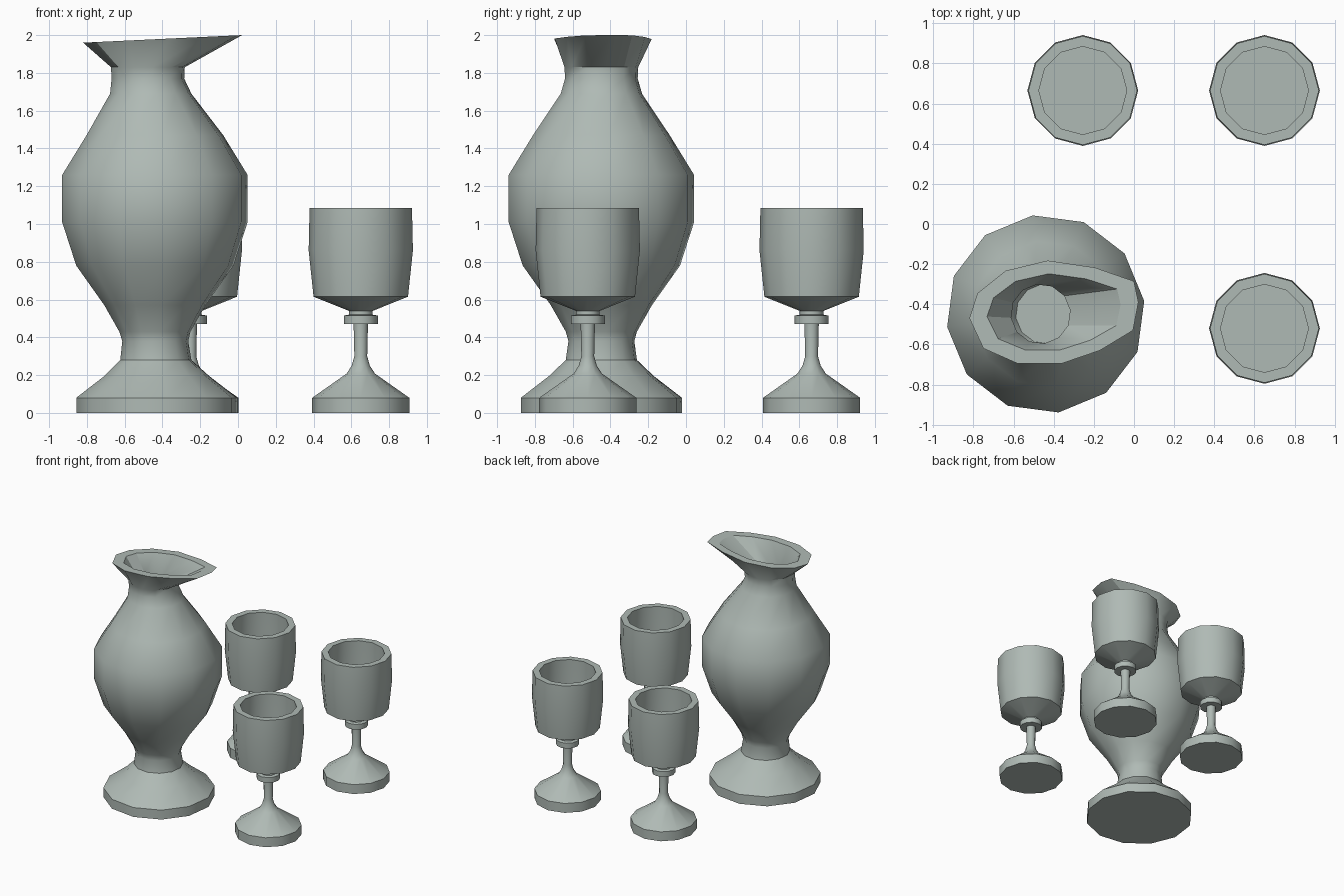
import bpy, bmesh, math

if "Cube" in bpy.data.objects:
    bpy.data.objects.remove(bpy.data.objects["Cube"])

SIDES = 12

clay = bpy.data.materials.new("grey_green_glaze")
clay.diffuse_color = (0.43, 0.49, 0.46, 1)
clay.use_nodes = True
clay.node_tree.nodes["Principled BSDF"].inputs["Base Color"].default_value = clay.diffuse_color


def circle(r, z, cx=0.0, cy=0.0, turn=0.0):
    """One horizontal ring of points."""
    return [(cx + r * math.cos(turn + i * math.tau / SIDES),
             cy + r * math.sin(turn + i * math.tau / SIDES), z) for i in range(SIDES)]


def skin(name, rings, location=(0, 0, 0)):
    """Closed vessel: skin successive rings and cap both ends."""
    bm = bmesh.new()
    loops = [[bm.verts.new(p) for p in ring] for ring in rings]
    for a, b in zip(loops, loops[1:]):
        for i in range(SIDES):
            j = (i + 1) % SIDES
            bm.faces.new((a[i], a[j], b[j], b[i]))
    bm.faces.new(loops[0][::-1])
    bm.faces.new(loops[-1])
    mesh = bpy.data.meshes.new(name)
    bm.to_mesh(mesh)
    bm.free()
    mesh.materials.append(clay)
    ob = bpy.data.objects.new(name, mesh)
    ob.location = location
    bpy.context.collection.objects.link(ob)
    bpy.ops.object.select_all(action='DESELECT')
    ob.select_set(True)
    bpy.context.view_layer.objects.active = ob
    bpy.ops.object.shade_smooth_by_angle(angle=math.radians(31))
    return ob


# Goblets: foot, stem, collar, cup, then the inside of the cup (radius, height)
goblet_profile = [
    (0.257, 0), (0.257, 0.08), (0.075, 0.208), (0.048, 0.25), (0.034, 0.30),
    (0.038, 0.47), (0.09, 0.47), (0.09, 0.515), (0.063, 0.52), (0.063, 0.54),
    (0.25, 0.615), (0.276, 0.86), (0.271, 1.085),
    (0.219, 1.085), (0.224, 0.86), (0.22, 0.635)]
for n, (x, y) in enumerate([(-0.255, 0.665), (0.65, 0.665), (0.65, -0.52)], 1):
    skin(f"goblet_{n}", [circle(r, z) for r, z in goblet_profile], (x, y, 0))

# Jug body: radius, height, centre x
TURN = math.radians(7.5)
CY = -0.448
outer = [(0.43, 0, -0.43), (0.43, 0.08, -0.43), (0.28, 0.195, -0.43),
         (0.19, 0.28, -0.435), (0.176, 0.38, -0.438), (0.19, 0.43, -0.44),
         (0.27, 0.57, -0.44), (0.42, 0.78, -0.44), (0.495, 1.01, -0.44),
         (0.495, 1.26, -0.44), (0.365, 1.47, -0.44), (0.217, 1.69, -0.462),
         (0.194, 1.77, -0.477), (0.197, 1.83, -0.477)]
inner = [(0.148, 1.82, -0.465), (0.148, 1.76, -0.465), (0.17, 1.68, -0.46),
         (0.315, 1.46, -0.44), (0.445, 1.25, -0.44), (0.445, 1.02, -0.44),
         (0.37, 0.80, -0.44), (0.225, 0.60, -0.44), (0.15, 0.47, -0.44)]

# Slanted oval rim drawn out into a spout towards +x
rim_xy = [(0.022, -0.39), (0.0, -0.285), (-0.195, -0.217), (-0.43, -0.182),
          (-0.64, -0.233), (-0.78, -0.345), (-0.82, -0.47), (-0.75, -0.62),
          (-0.58, -0.695), (-0.36, -0.695), (-0.17, -0.63), (-0.005, -0.53)]


def rim(sx, sy):
    pts = [(-0.4 + (x + 0.4) * sx, -0.435 + (y + 0.435) * sy) for x, y in rim_xy]
    return [(x, y, 1.96 + 0.04 * (x + 0.82) / 0.84) for x, y in pts]


rings = [circle(r, z, cx, CY, TURN) for r, z, cx in outer]
rings += [rim(1, 1), rim(0.79, 0.74)]
rings += [circle(r, z, cx, CY, TURN) for r, z, cx in inner]
skin("jug", rings)
